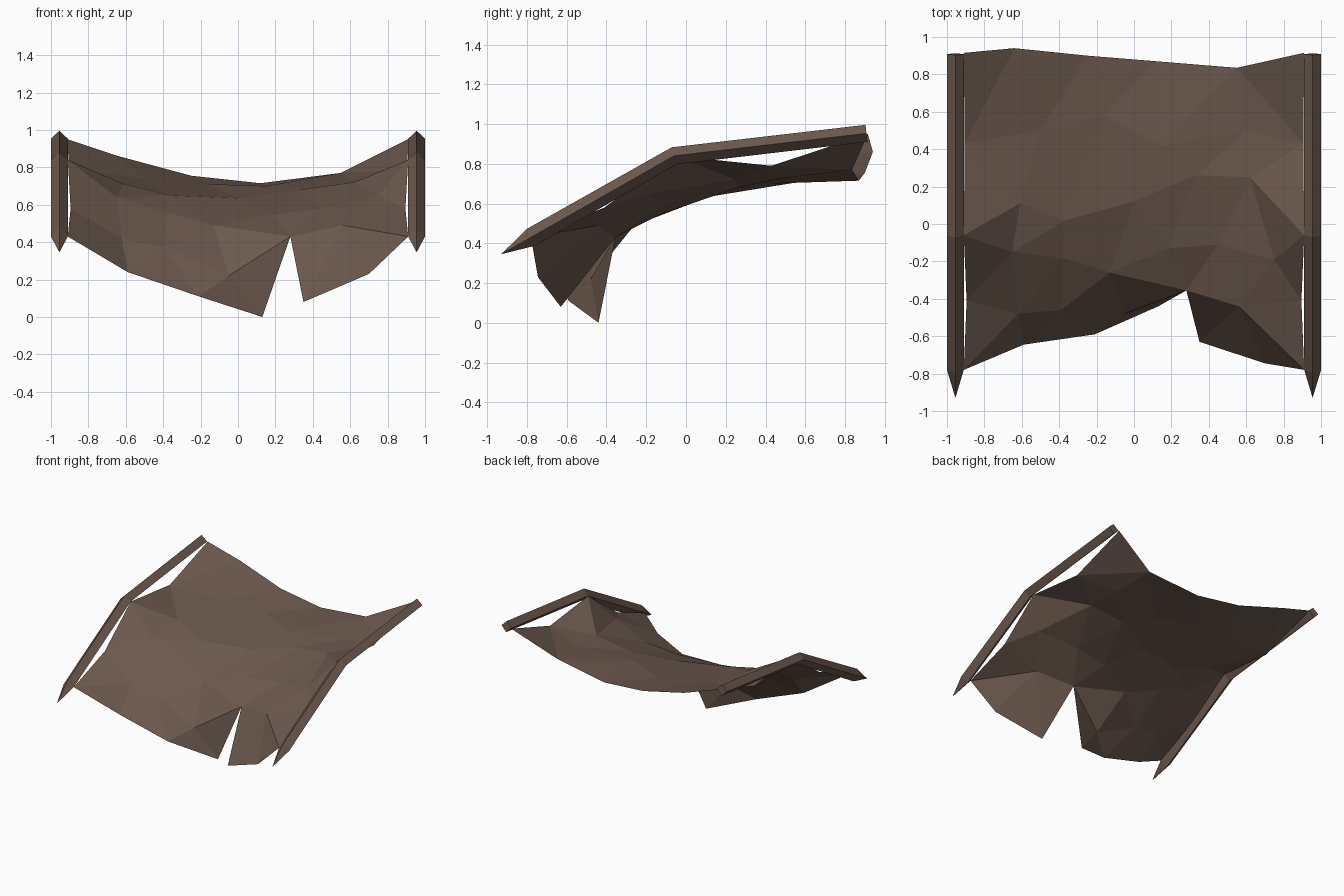
import bpy
import bmesh
from mathutils import Vector

default_cube = bpy.data.objects.get("Cube")
if default_cube:
    bpy.data.objects.remove(default_cube, do_unlink=True)


def make_material(name, color):
    material = bpy.data.materials.new(name)
    material.use_nodes = True
    material.diffuse_color = color
    shader = material.node_tree.nodes["Principled BSDF"]
    shader.inputs["Base Color"].default_value = color
    shader.inputs["Roughness"].default_value = 0.9
    return material


brown = make_material("weathered brown", (0.15, 0.1, 0.075, 1))


def finish(bm, name):
    """Turn a bmesh into a flat shaded object."""
    mesh = bpy.data.meshes.new(name)
    bm.to_mesh(mesh)
    bm.free()
    mesh.materials.append(brown)
    obj = bpy.data.objects.new(name, mesh)
    bpy.context.collection.objects.link(obj)
    return obj


# Bent poles: a diamond section swept along the side, sharpened at the front
def make_pole(name, side):
    radius = 0.045
    center_x = side * (1 - radius)
    # Each station is y, z and the lean of its section
    stations = [(0.908, 0.953, 0.005), (-0.06, 0.84, 0.012), (-0.78, 0.43, 0.02)]
    bm = bmesh.new()
    rings = []
    for y, z, lean in stations:
        center = Vector((center_x, y, z))
        up = Vector((0, -lean, radius * 0.95))
        across = Vector((radius, 0, 0))
        rings.append([bm.verts.new(center + offset) for offset in (up, across, -up, -across)])
    tip = bm.verts.new((center_x, -0.93, 0.345))
    bm.faces.new(rings[0])
    for i in range(4):
        j = (i + 1) % 4
        for a, b in zip(rings, rings[1:]):
            bm.faces.new((a[i], a[j], b[j], b[i]))
        bm.faces.new((rings[-1][i], rings[-1][j], tip))
    bmesh.ops.recalc_face_normals(bm, faces=bm.faces)
    return finish(bm, name)


make_pole("left_pole", 1)
make_pole("right_pole", -1)


# Torn hide: sagging cross-sections stitched together with triangles
def stitch(bm, back, front):
    """Fill between two open rows, always taking the shorter diagonal."""
    i = j = 0
    while i < len(back) - 1 or j < len(front) - 1:
        if j == len(front) - 1:
            take_back = True
        elif i == len(back) - 1:
            take_back = False
        else:
            back_step = (back[i + 1].co - front[j].co).length
            front_step = (front[j + 1].co - back[i].co).length
            take_back = back_step < front_step
        if take_back:
            bm.faces.new((back[i], front[j], back[i + 1]))
            i += 1
        else:
            bm.faces.new((back[i], front[j], front[j + 1]))
            j += 1


def make_row(bm, edge, inner):
    """A cross-section with the same edge point on both sides."""
    x, y, z = edge
    return [bm.verts.new(p) for p in [(-x, y, z), *inner, (x, y, z)]]


bm = bmesh.new()
back_hem = make_row(bm, (0.91, 0.915, 0.95), [
    (-0.64, 0.94, 0.86), (-0.25, 0.9, 0.755), (0.12, 0.87, 0.715), (0.55, 0.835, 0.77)])
rear_sag = make_row(bm, (0.905, 0.43, 0.79), [
    (-0.5, 0.5, 0.74), (-0.16, 0.58, 0.71), (0.15, 0.42, 0.7), (0.6, 0.5, 0.73)])
middle = make_row(bm, (0.91, -0.06, 0.84), [
    (-0.61, 0.11, 0.71), (-0.37, 0.02, 0.65), (0, 0.12, 0.635),
    (0.33, 0.26, 0.68), (0.62, 0.25, 0.72)])
front_sag = make_row(bm, (0.895, -0.41, 0.58), [
    (-0.65, -0.15, 0.64), (-0.38, -0.18, 0.56), (-0.13, -0.26, 0.49),
    (0.18, -0.13, 0.545), (0.45, -0.11, 0.58), (0.75, -0.19, 0.65)])
fold = [front_sag[0]] + [bm.verts.new(p) for p in [
    (-0.62, -0.48, 0.42), (-0.39, -0.46, 0.37), (-0.05, -0.48, 0.22),
    (0.28, -0.355, 0.43), (0.56, -0.44, 0.49)]] + [front_sag[-1]]
front_hem = make_row(bm, (0.91, -0.78, 0.43), [
    (-0.59, -0.645, 0.24), (-0.21, -0.59, 0.11), (0.13, -0.44, 0),
    (0.35, -0.63, 0.08), (0.7, -0.745, 0.23)])

stitch(bm, back_hem, rear_sag)
stitch(bm, rear_sag, middle)
stitch(bm, middle, front_sag)
# The fold shares its end points with the front sag
stitch(bm, front_sag[1:-1], fold[1:-1])
bm.faces.new((front_sag[0], fold[1], front_sag[1]))
bm.faces.new((front_sag[-1], front_sag[-2], fold[-2]))
# Two hanging flaps either side of the tear
tear = 4
stitch(bm, fold[:tear + 1], front_hem[:tear])
stitch(bm, fold[tear:], front_hem[tear:])
finish(bm, "torn_hide")
